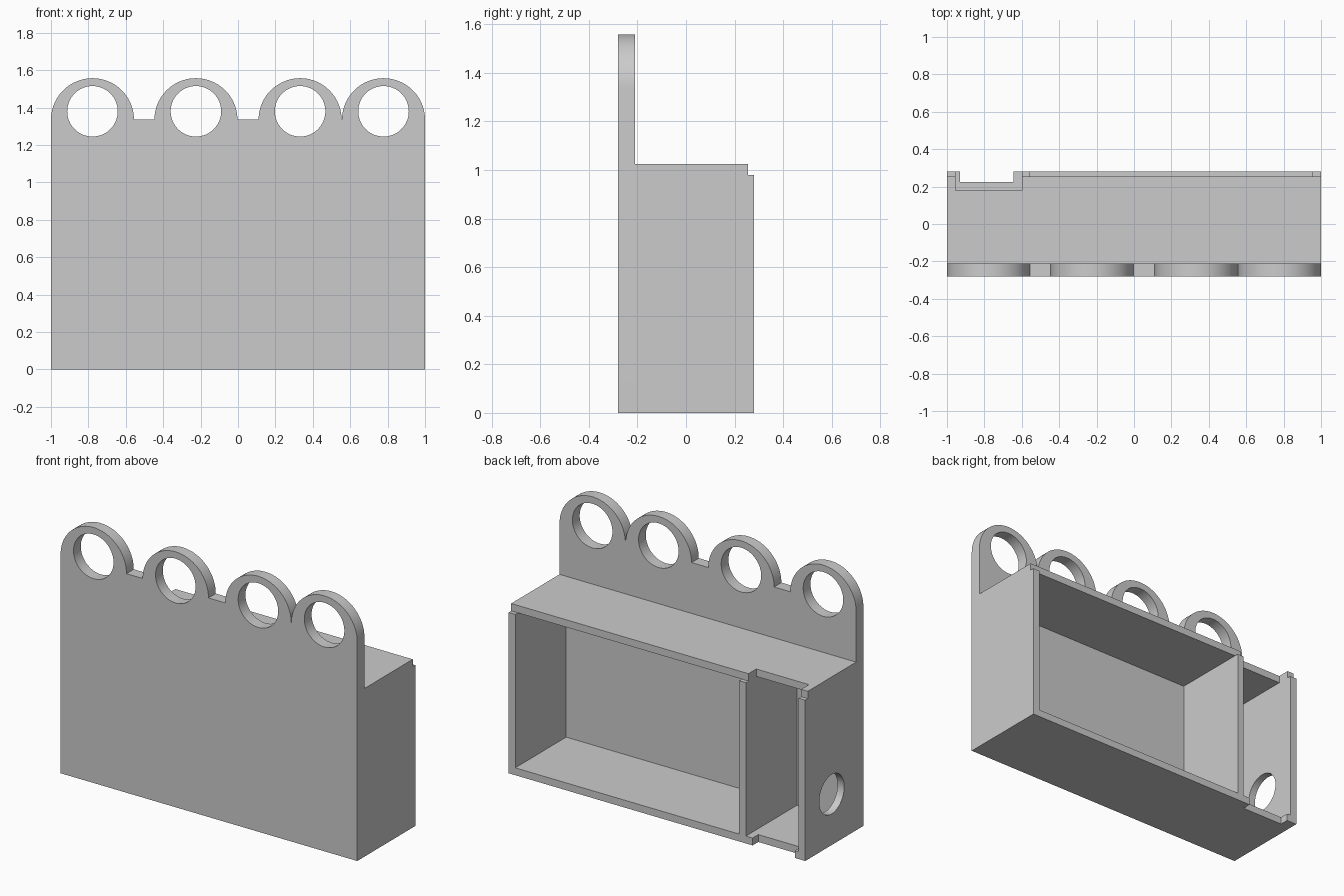
import bpy
from math import cos, sin, pi
from mathutils import Matrix

if "Cube" in bpy.data.objects:
    bpy.data.objects.remove(bpy.data.objects["Cube"], do_unlink=True)

# Single material
grey = bpy.data.materials.new("light_grey")
grey.use_nodes = True
colour = (0.6, 0.6, 0.6, 1)
grey.diffuse_color = colour
grey.node_tree.nodes["Principled BSDF"].inputs["Base Color"].default_value = colour

# Local drawing planes: columns give world directions of the panel's x, y and thickness
FLAT = Matrix.Identity(4)
UPRIGHT = Matrix(((1, 0, 0, 0), (0, 0, -1, 0), (0, 1, 0, 0), (0, 0, 0, 1)))
SIDE = Matrix(((0, 0, 1, 0), (1, 0, 0, 0), (0, 1, 0, 0), (0, 0, 0, 1)))


def arc(cx, cy, r, start, end, steps):
    angles = [start + (end - start) * i / steps for i in range(steps + 1)]
    return [(cx + r * cos(a), cy + r * sin(a)) for a in angles]


def circle(cx, cy, r):
    return arc(cx, cy, r, 0, 2 * pi, 64)[:-1]


def panel(name, plane, outline, low, high, holes=()):
    """Flat panel from a filled outline with holes, spanning low..high along its thickness."""
    curve = bpy.data.curves.new(name, "CURVE")
    curve.dimensions = "2D"
    curve.fill_mode = "BOTH"
    curve.extrude = abs(high - low) / 2
    for loop in (outline, *holes):
        spline = curve.splines.new("POLY")
        spline.points.add(len(loop) - 1)
        for point, (x, y) in zip(spline.points, loop):
            point.co = (x, y, 0, 1)
        spline.use_cyclic_u = True
    curve.materials.append(grey)
    obj = bpy.data.objects.new(name, curve)
    bpy.context.collection.objects.link(obj)
    normal = plane.col[2].to_3d()
    offset = normal * (sum(normal)) * (low + high) / 2
    obj.matrix_world = Matrix.Translation(offset) @ plane
    bpy.ops.object.select_all(action="DESELECT")
    obj.select_set(True)
    bpy.context.view_layer.objects.active = obj
    bpy.ops.object.convert(target="MESH")
    bpy.ops.object.shade_smooth_by_angle(angle=0.5)
    return obj


def rect(x0, y0, x1, y1):
    return [(x0, y0), (x1, y0), (x1, y1), (x0, y1)]


BACK, INNER, FRONT = 0.28, -0.21, -0.28
WALL, TOP = 0.045, 1.025
CEILING = TOP - WALL

# Front plate with four scalloped rings
RING_X, RING_Z, RING_R = (0.778, 0.332, -0.225, -0.778), 1.335, 0.222
outline = [(-1, 0), (1, 0)]
for x in RING_X:
    outline += arc(x, RING_Z, RING_R, 0, pi, 40)
panel("front_plate", UPRIGHT, outline, FRONT, INNER,
      [circle(x, 1.38, 0.135) for x in RING_X])


# Floor and top, each notched at the back of the narrow compartment
def notched(back, left, right, depth):
    return [(-1, INNER), (1, INNER), (1, back), (right, back),
            (right, depth), (left, depth), (left, back), (-1, back)]


panel("floor", FLAT, notched(BACK, -0.93, -0.645, 0.225), 0, WALL)
panel("top_panel", FLAT, notched(0.255, -0.955, -0.6, 0.18), CEILING, TOP)

# Side walls and divider; the right wall has a round opening
wall = rect(INNER, WALL, BACK, CEILING)
panel("left_wall", SIDE, wall, 1 - WALL, 1)
panel("divider", SIDE, wall, -0.6, -0.555)
panel("right_wall", SIDE, wall, -1, WALL - 1, [circle(0.025, 0.31, 0.12)])
